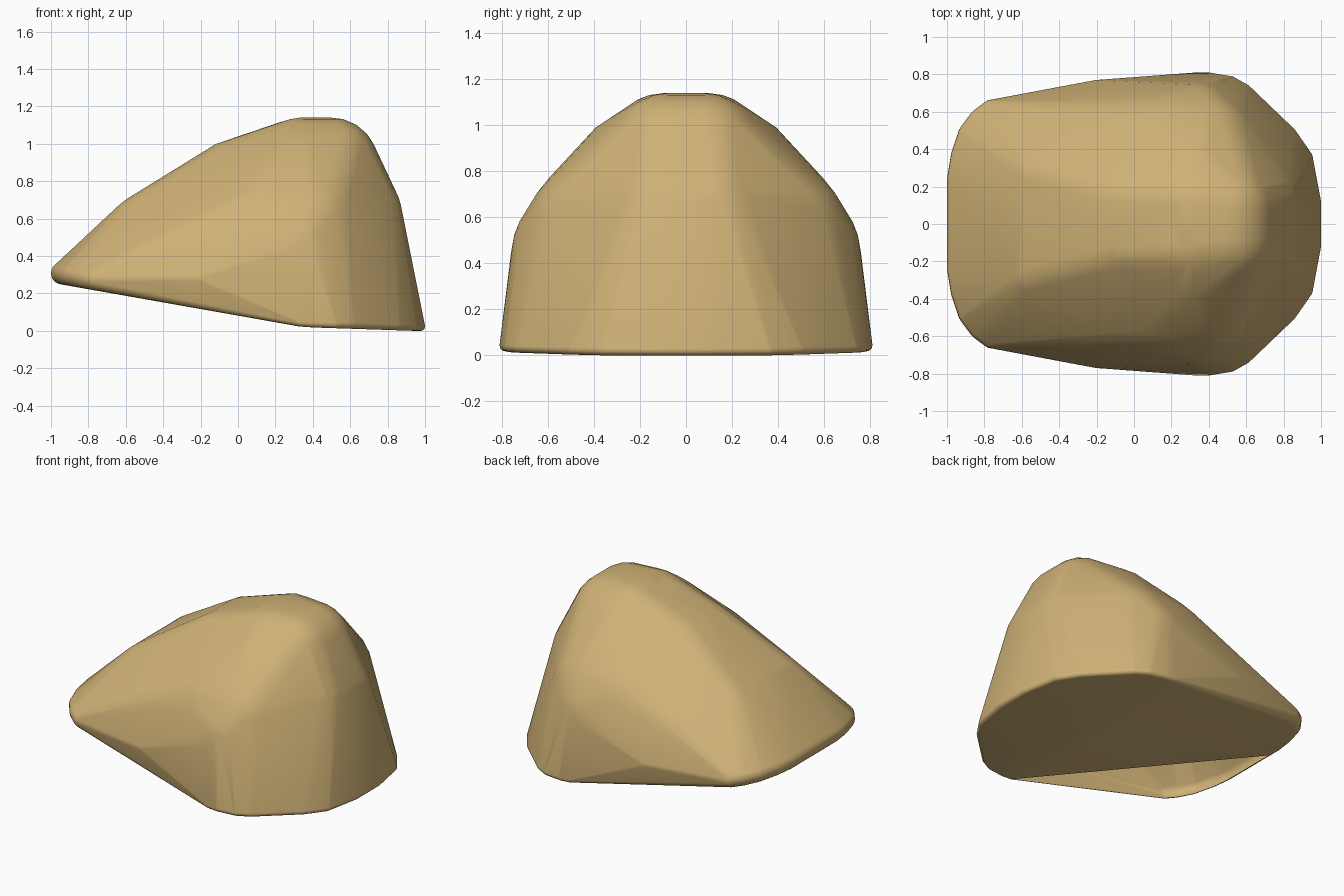
import bpy, bmesh, math
from mathutils import Vector, Matrix

cube = bpy.data.objects.get("Cube")
if cube:
    bpy.data.objects.remove(cube)

# Sandy stone colour
sand = bpy.data.materials.new("sandy_stone")
sand.use_nodes = True
colour = (0.62, 0.44, 0.18, 1)
sand.diffuse_color = colour
bsdf = next(n for n in sand.node_tree.nodes if n.type == 'BSDF_PRINCIPLED')
bsdf.inputs["Base Color"].default_value = colour

# Rounded masses (x, y, z, radius): crown, shoulders, brow, steep end, flank
masses = [
    (0.50, 0.08, 0.89, 0.25), (0.33, 0.10, 0.89, 0.25), (0.33, 0.22, 0.81, 0.25),
    (0.38, 0.38, 0.55, 0.31), (0.13, 0.39, 0.53, 0.31), (0.33, 0.50, 0.45, 0.26),
    (-0.03, 0.12, 0.82, 0.20), (-0.50, 0.24, 0.53, 0.20),
    (0.66, 0.12, 0.62, 0.22), (-0.20, 0.72, 0.28, 0.05),
]
# Base rim outline (x, y); the underside rises towards the low nose
rim = [(0.975, 0.12), (0.93, 0.36), (0.84, 0.49), (0.60, 0.72), (0.52, 0.765),
       (0.40, 0.785), (0.33, 0.785), (-0.76, 0.605), (-0.82, 0.56),
       (-0.88, 0.48), (-0.92, 0.36), (-0.94, 0.24)]
for x, y in rim:
    radius = 0.06 if x < -0.7 else 0.025
    lift = 0.02 * min(1, max(0, (0.95 - x) / 0.6)) + 0.177 * max(0, 0.35 - x)
    masses.append((x, y, radius + lift, radius))

# Wrap all mirrored masses in one skin
bm = bmesh.new()
for x, y, z, r in masses:
    for side in (1, -1):
        bmesh.ops.create_icosphere(bm, subdivisions=3, radius=r,
                                   matrix=Matrix.Translation((x, side * y, z)))
hull = bmesh.ops.convex_hull(bm, input=bm.verts[:], use_existing_faces=False)
keep = {g for g in hull["geom"] if isinstance(g, bmesh.types.BMFace)}
bmesh.ops.delete(bm, geom=[f for f in bm.faces if f not in keep], context='FACES')
bmesh.ops.delete(bm, geom=[v for v in bm.verts if not v.link_faces], context='VERTS')
bmesh.ops.remove_doubles(bm, verts=bm.verts[:], dist=0.002)
bmesh.ops.recalc_face_normals(bm, faces=bm.faces[:])

# Open the corner of the underside along a diagonal cut
start, end = Vector((0.35, -0.80, 0)), Vector((-1.0, 0.2, 0))
across = Vector((start.y - end.y, end.x - start.x, 0)).normalized()


def underside():
    return [f for f in bm.faces if f.normal.z < -0.95]


faces = underside()
geom = set(faces) | {e for f in faces for e in f.edges} | {v for f in faces for v in f.verts}
bmesh.ops.bisect_plane(bm, geom=list(geom), dist=0.0001, plane_co=start, plane_no=across)
bm.normal_update()
opening = [f for f in underside()
           if (f.calc_center_median() - start).dot(across) > 0]
bmesh.ops.delete(bm, geom=opening, context='FACES')

mesh = bpy.data.meshes.new("boulder")
bm.to_mesh(mesh)
bm.free()
mesh.materials.append(sand)
boulder = bpy.data.objects.new("boulder", mesh)
bpy.context.collection.objects.link(boulder)

bpy.ops.object.select_all(action='DESELECT')
boulder.select_set(True)
bpy.context.view_layer.objects.active = boulder
bpy.ops.object.shade_smooth_by_angle(angle=math.radians(40))
